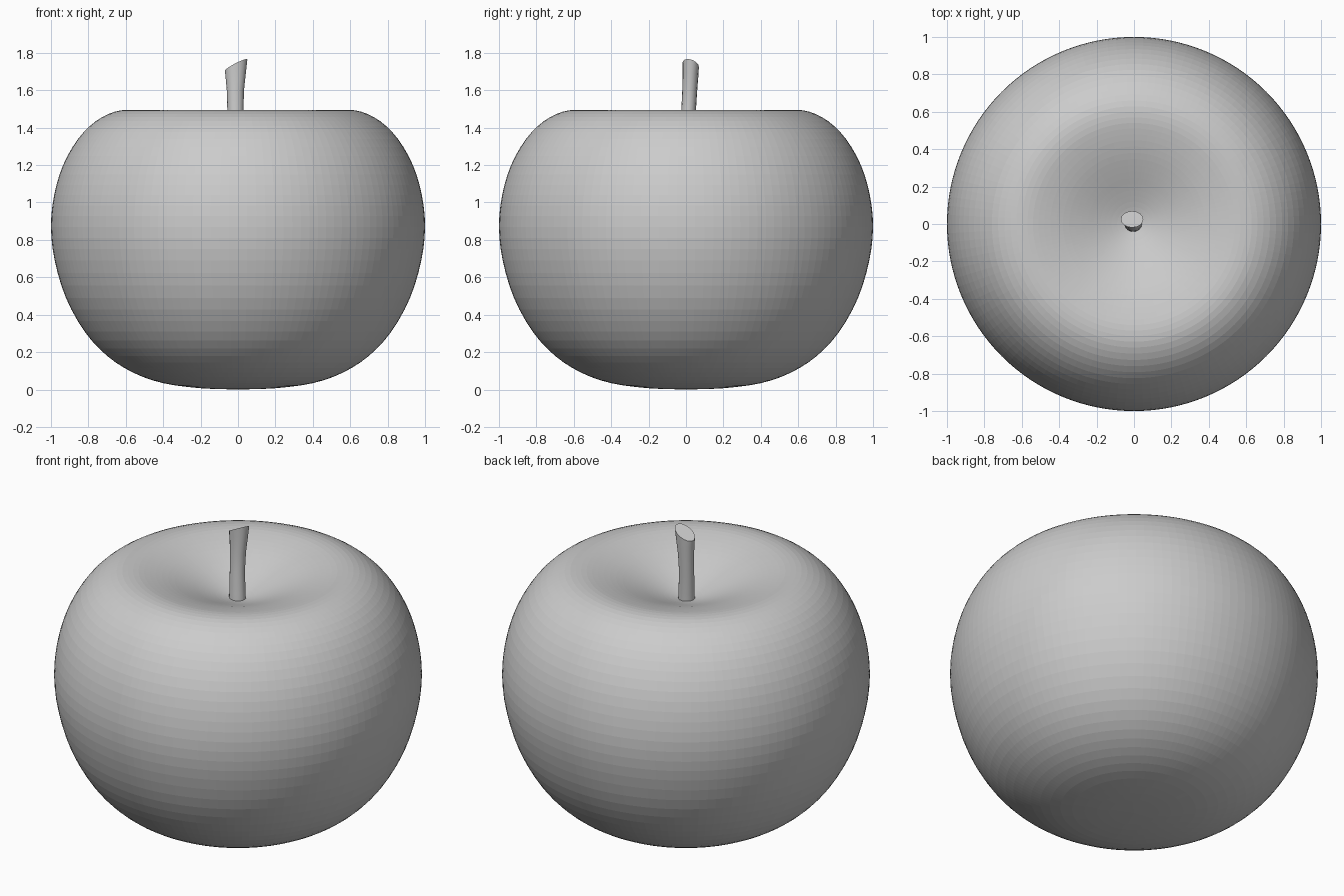
import bpy, bmesh, math
from mathutils import Vector

if "Cube" in bpy.data.objects:
    bpy.data.objects.remove(bpy.data.objects["Cube"])

grey = bpy.data.materials.new("plain grey")
grey.diffuse_color = (0.6, 0.6, 0.6, 1)
grey.use_nodes = True
grey.node_tree.nodes["Principled BSDF"].inputs["Base Color"].default_value = grey.diffuse_color


def smooth_path(pts, steps):
    """Catmull-Rom curve through the given points."""
    p = [Vector(q) for q in pts]
    p = [2 * p[0] - p[1]] + p + [2 * p[-1] - p[-2]]
    out = []
    for i in range(1, len(p) - 2):
        a, b, c, d = p[i - 1:i + 3]
        for k in range(steps):
            t = k / steps
            out.append(0.5 * (2 * b + (c - a) * t + (2 * a - 5 * b + 4 * c - d) * t ** 2
                              + (3 * b - a - 3 * c + d) * t ** 3))
    return out + [p[-2]]


def skin(name, rings, cap_start, cap_end):
    """Bridge closed rings of points; caps are 'fan' (with an apex point) or 'flat'."""
    bm = bmesh.new()
    loops = [[bm.verts.new(co) for co in ring] for ring in rings]
    n = len(loops[0])
    for lo, hi in zip(loops, loops[1:]):
        for i in range(n):
            j = (i + 1) % n
            bm.faces.new((lo[i], lo[j], hi[j], hi[i]))
    for loop, cap in ((loops[0], cap_start), (loops[-1], cap_end)):
        if cap == "flat":
            bm.faces.new(loop)
        else:
            apex = bm.verts.new(cap)
            for i in range(n):
                bm.faces.new((loop[i], loop[(i + 1) % n], apex))
    bmesh.ops.recalc_face_normals(bm, faces=bm.faces[:])
    mesh = bpy.data.meshes.new(name)
    bm.to_mesh(mesh)
    bm.free()
    mesh.materials.append(grey)
    obj = bpy.data.objects.new(name, mesh)
    bpy.context.collection.objects.link(obj)
    return obj


def circle(n):
    return [(math.cos(2 * math.pi * i / n), math.sin(2 * math.pi * i / n)) for i in range(n)]


# fruit body: revolved profile (radius, height) with a dimple on top
profile = smooth_path([
    (0, 0.0), (0.2, 0.007), (0.4, 0.034), (0.56, 0.09), (0.7, 0.18), (0.82, 0.31),
    (0.92, 0.49), (0.98, 0.69), (1.0, 0.87), (0.983, 1.04), (0.935, 1.2), (0.855, 1.34),
    (0.76, 1.435), (0.66, 1.485), (0.57, 1.495), (0.48, 1.48), (0.38, 1.452),
    (0.28, 1.415), (0.18, 1.375), (0.09, 1.343), (0, 1.32)], 3)
body_rings = [[(r * c, r * s, z) for c, s in circle(128)] for r, z in profile[1:-1]]
skin("fruit_body", body_rings, (0, 0, profile[0].y), (0, 0, profile[-1].y))

# stem: slightly bent tube, flared and cut at a slant on top
sections = [  # x, y, z, x radius, y radius
    (-0.003, 0.000, 1.29, 0.048, 0.044),
    (-0.006, 0.003, 1.37, 0.046, 0.042),
    (-0.014, 0.014, 1.49, 0.043, 0.039),
    (-0.014, 0.020, 1.60, 0.046, 0.040),
    (-0.012, 0.024, 1.68, 0.054, 0.042),
    (-0.010, 0.025, 1.735, 0.060, 0.044)]
stem_rings = []
for k, (x, y, z, rx, ry) in enumerate(sections):
    slant = max(0, k - 3) / 2  # only the upper rings tilt
    stem_rings.append([(x + rx * c, y + ry * s, z + slant * (0.5 * rx * c - 0.25 * ry * s))
                       for c, s in circle(16)])
stem = skin("stem", stem_rings, "flat", "flat")
bpy.context.view_layer.objects.active = stem
stem.select_set(True)
bpy.ops.object.shade_smooth_by_angle(angle=math.radians(35))
